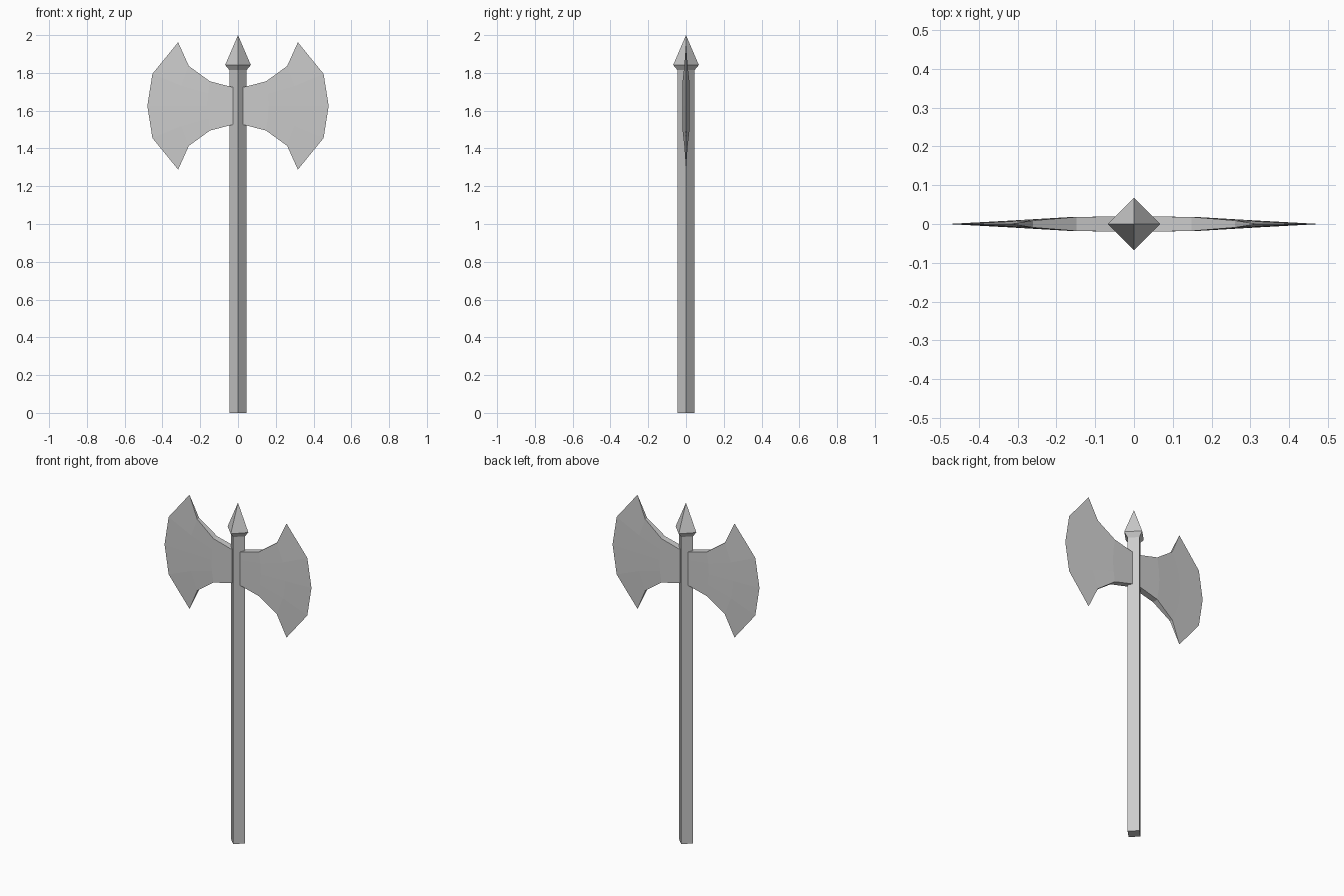
import bpy
import bmesh
from math import cos, sin, pi

if "Cube" in bpy.data.objects:
    bpy.data.objects.remove(bpy.data.objects["Cube"])


def finish(name, bm):
    bmesh.ops.remove_doubles(bm, verts=bm.verts[:], dist=0.0005)
    bmesh.ops.recalc_face_normals(bm, faces=bm.faces[:])
    mesh = bpy.data.meshes.new(name)
    bm.to_mesh(mesh)
    bm.free()
    obj = bpy.data.objects.new(name, mesh)
    bpy.context.collection.objects.link(obj)
    return obj


def diamond_loft(name, rings):
    """Four-sided loft through (radius, z) rings, corners on the axes."""
    bm = bmesh.new()
    loops = [[bm.verts.new((r * cos(i * pi / 2), r * sin(i * pi / 2), z))
              for i in range(4)] for r, z in rings if r > 0]
    for a, b in zip(loops, loops[1:]):
        for i in range(4):
            j = (i + 1) % 4
            bm.faces.new((a[i], a[j], b[j], b[i]))
    bm.faces.new(loops[0])
    if rings[-1][0] == 0:
        tip = bm.verts.new((0, 0, rings[-1][1]))
        for i in range(4):
            bm.faces.new((loops[-1][i], loops[-1][(i + 1) % 4], tip))
    else:
        bm.faces.new(loops[-1])
    return finish(name, bm)


# Shaft and spear-like cap
diamond_loft("shaft", [(0.045, 0), (0.045, 1.82)])
diamond_loft("top_spike", [(0.045, 1.814), (0.068, 1.842), (0, 2.0)])

# Blade: columns from root to edge; each has x at tip/shoulder/middle,
# half heights at tip/shoulder, and half thickness
MID_Z = 1.625
columns = [
    ((0.0, 0.0, 0.0), (0.092, 0.046), 0.02),
    ((0.148, 0.158, 0.162), (0.13, 0.065), 0.018),
    ((0.26, 0.3, 0.315), (0.211, 0.106), 0.009),
    ((0.317, 0.453, 0.48), (0.337, 0.17), 0.0),
]

bm = bmesh.new()
sides = []
for s in (-1, 1):
    grid = []
    for (x0, x1, x2), (h0, h1), t in columns:
        pts = ((x0, h0), (x1, h1), (x2, 0), (x1, -h1), (x0, -h0))
        grid.append([bm.verts.new((x, s * t, MID_Z + h)) for x, h in pts])
    for a, b in zip(grid, grid[1:]):
        for i in range(4):
            bm.faces.new((a[i], a[i + 1], b[i + 1], b[i]))
    sides.append(grid)

# Upper and lower rims joining the two blade faces
for row in (0, 4):
    for c in range(3):
        f, k = sides
        bm.faces.new((f[c][row], f[c + 1][row], k[c + 1][row], k[c][row]))

blade = finish("double_blade", bm)
mirror = blade.modifiers.new("mirror", 'MIRROR')
mirror.use_axis[0] = True
mirror.use_clip = True
